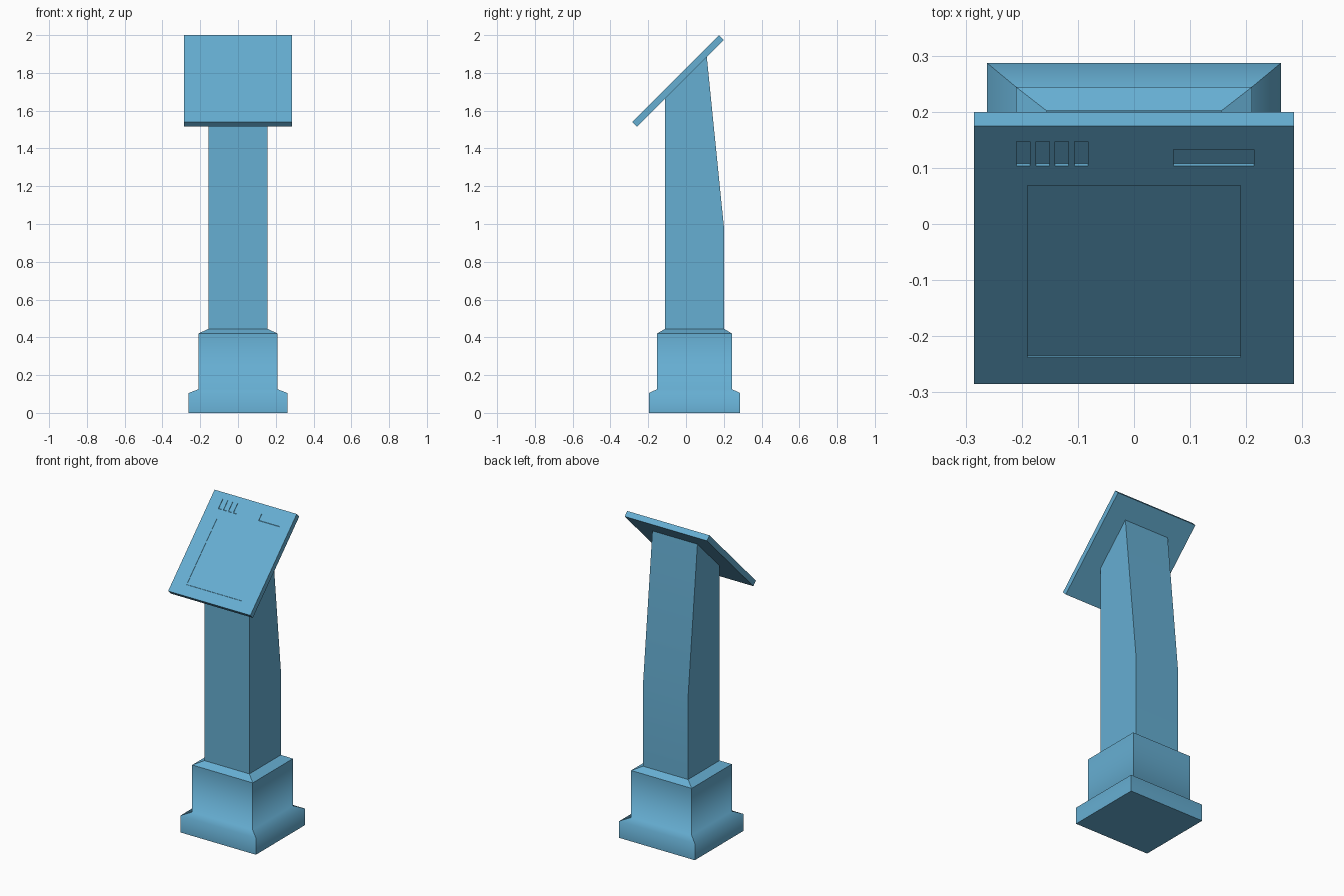
import bpy, bmesh, math
from mathutils import Matrix

if "Cube" in bpy.data.objects:
    bpy.data.objects.remove(bpy.data.objects["Cube"])

ROOT2 = math.sqrt(2)

# Blue paint used on every part
paint = bpy.data.materials.new("blue_paint")
paint.diffuse_color = (0.133, 0.425, 0.647, 1)
paint.use_nodes = True
paint.node_tree.nodes["Principled BSDF"].inputs["Base Color"].default_value = paint.diffuse_color


def make_object(name, bm):
    bmesh.ops.recalc_face_normals(bm, faces=bm.faces)
    mesh = bpy.data.meshes.new(name)
    bm.to_mesh(mesh)
    bm.free()
    mesh.materials.append(paint)
    obj = bpy.data.objects.new(name, mesh)
    bpy.context.collection.objects.link(obj)
    return obj


def add_box(bm, x0, x1, y0, y1, z0, z1):
    size = Matrix.Diagonal((x1 - x0, y1 - y0, z1 - z0, 1))
    centre = Matrix.Translation(((x0 + x1) / 2, (y0 + y1) / 2, (z0 + z1) / 2))
    bmesh.ops.create_cube(bm, size=1, matrix=centre @ size)


# Pedestal: sections (half width, front y, back y, front z, back z, crisp edge)
sections = [
    (0.262, -0.197, 0.287, 0.0, 0.0, True),
    (0.262, -0.197, 0.287, 0.105, 0.105, False),
    (0.21, -0.154, 0.244, 0.125, 0.125, False),
    (0.21, -0.154, 0.244, 0.42, 0.42, True),
    (0.156, -0.11, 0.202, 0.445, 0.445, True),
    (0.156, -0.11, 0.202, 0.97, 0.97, False),
    (0.156, -0.11, 0.109, 1.675, 1.894, True),
]
bm = bmesh.new()
rings = []
for w, yf, yb, zf, zb, crisp in sections:
    corners = [(-w, yf, zf), (w, yf, zf), (w, yb, zb), (-w, yb, zb)]
    rings.append([bm.verts.new(c) for c in corners])
for low, high in zip(rings, rings[1:]):
    for i in range(4):
        j = (i + 1) % 4
        bm.faces.new((low[i], low[j], high[j], high[i])).smooth = True
    # Corners stay crisp while the lower moulding blends
    for a, b in zip(low, high):
        bm.edges.get((a, b)).smooth = False
bm.faces.new(rings[0])
bm.faces.new(rings[-1])
for ring, section in zip(rings, sections):
    for i in range(4):
        bm.edges.get((ring[i], ring[i - 1])).smooth = not section[5]
make_object("pedestal", bm)

# Slanted panel, built flat with its face at z = 0 and then tilted
bm = bmesh.new()
add_box(bm, -0.285, 0.285, -0.23 * ROOT2, 0.23 * ROOT2, -0.025 * ROOT2, 0)
bm.transform(Matrix.Translation((0, -0.055, 1.77)) @ Matrix.Rotation(math.radians(45), 4, 'X'))
panel = make_object("panel", bm)

# Recesses pressed straight back into the slope: screen, card slot, four buttons
bm = bmesh.new()
add_box(bm, -0.19, 0.19, -0.238, 0.069, -0.003, 0.02)
add_box(bm, 0.07, 0.214, 0.103, 0.133, -0.005, 0.02)
for i in range(4):
    x = -0.209 + i * 0.0343
    add_box(bm, x, x + 0.024, 0.103, 0.147, -0.005, 0.02)
bm.transform(Matrix(((1, 0, 0, 0), (0, 1, -1, 0), (0, 1, 0, 1.825), (0, 0, 0, 1))))
cutter = make_object("recess_cutter", bm)
cutter.hide_render = True
cutter.hide_set(True)
cut = panel.modifiers.new("recesses", 'BOOLEAN')
cut.operation = 'DIFFERENCE'
cut.solver = 'EXACT'
cut.object = cutter
